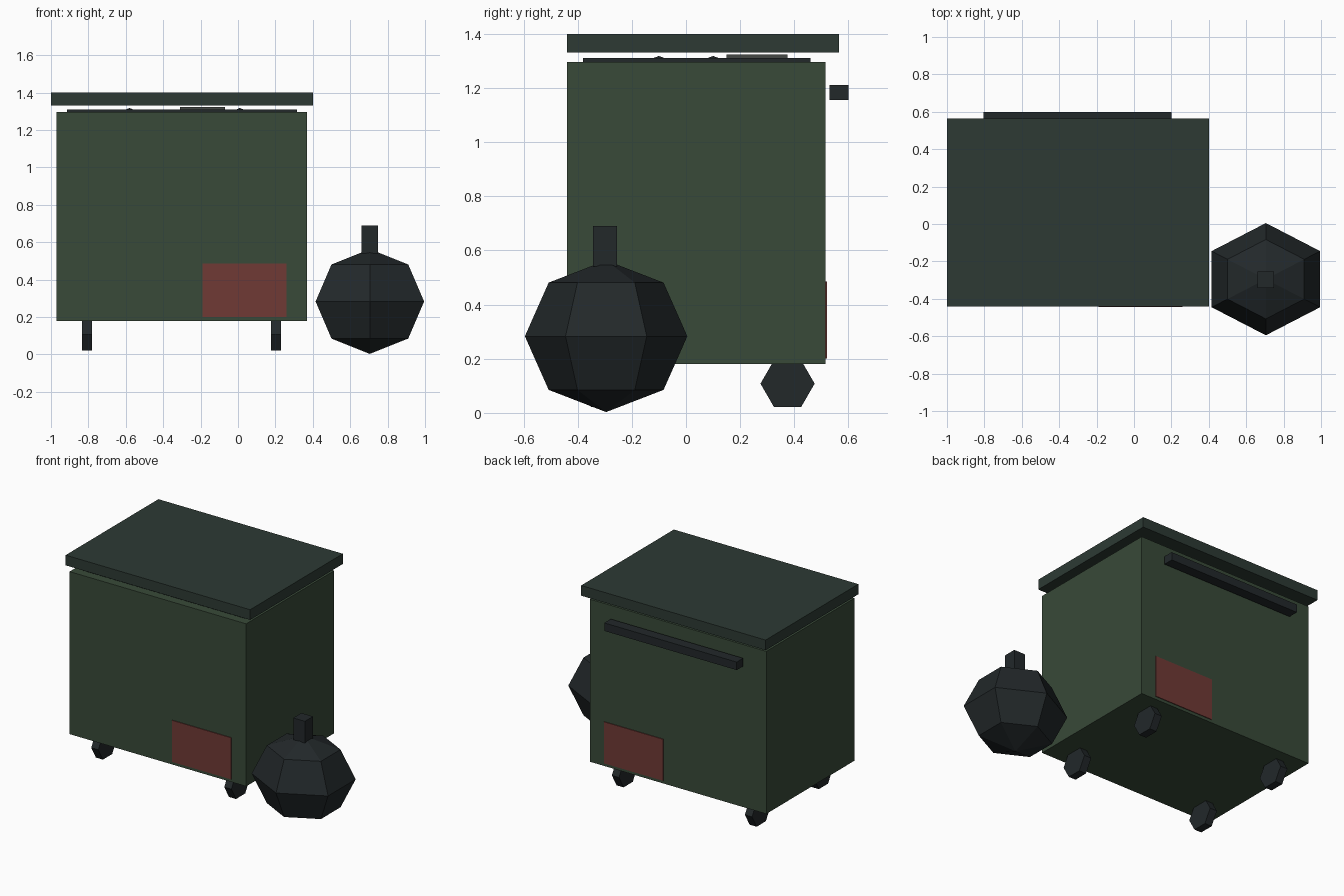
import bpy, math

if "Cube" in bpy.data.objects:
    bpy.data.objects.remove(bpy.data.objects["Cube"])


def material(name, rgb):
    m = bpy.data.materials.new(name)
    m.diffuse_color = (*rgb, 1)
    m.use_nodes = True
    m.node_tree.nodes["Principled BSDF"].inputs["Base Color"].default_value = m.diffuse_color
    return m


GREEN = material("green_paint", (0.04, 0.068, 0.04))
LID = material("lid_plastic", (0.026, 0.042, 0.034))
BLACK = material("black_plastic", (0.016, 0.021, 0.023))
RED = material("red_panel", (0.16, 0.042, 0.036))
GREY = material("grey_card", (0.06, 0.065, 0.06))


def finish(name, mat):
    o = bpy.context.object
    o.name = name
    o.data.materials.append(mat)
    return o


def box(name, x, y, z, mat):
    """Box from (min, max) ranges."""
    bpy.ops.mesh.primitive_cube_add(size=1, location=[sum(r) / 2 for r in (x, y, z)])
    bpy.context.object.scale = [r[1] - r[0] for r in (x, y, z)]
    return finish(name, mat)


def bag(name, loc, size):
    """Six-sided, four-ring rubbish bag."""
    bpy.ops.mesh.primitive_uv_sphere_add(segments=6, ring_count=4, radius=1,
                                         location=loc)
    o = finish(name, BLACK)
    # Orient points of the hexagon towards front and back
    xs = [v.co.x for v in o.data.vertices]
    if max(xs) > 0.95:
        for v in o.data.vertices:
            v.co.x, v.co.y = -v.co.y, v.co.x
    o.scale = size
    return o


# Bin body and lid
box("bin_body", (-0.97, 0.37), (-0.44, 0.515), (0.18, 1.295), GREEN)
box("lid", (-1.0, 0.4), (-0.44, 0.565), (1.33, 1.40), LID)

# Contents showing in the gap under the lid
box("dark_opening", (-0.915, 0.315), (-0.38, 0.46), (1.29, 1.311), BLACK)
bag("inner_bag_left", (-0.58, -0.1, 1.138), (0.2, 0.2, 0.18))
bag("inner_bag_right", (0.01, 0.1, 1.138), (0.2, 0.2, 0.18))
box("inner_carton", (-0.31, -0.07), (0.15, 0.375), (1.2, 1.324), GREY)

# Rear push handle
box("handle", (-0.805, 0.2), (0.53, 0.6), (1.155, 1.21), BLACK)

# Red panels on front and back
box("front_panel", (-0.19, 0.26), (-0.445, -0.435), (0.2, 0.485), RED)
box("back_panel", (-0.19, 0.26), (0.51, 0.52), (0.2, 0.485), RED)

# Hexagonal wheels
for side, x in (("left", -0.807), ("right", 0.203)):
    for end, y in (("front", -0.3), ("back", 0.375)):
        bpy.ops.mesh.primitive_cylinder_add(vertices=6, radius=0.1, depth=0.054,
                                            location=(x, y, 0.108),
                                            rotation=(0, math.pi / 2, 0))
        w = finish(f"{end}_{side}_wheel", BLACK)
        # Flat side down: hexagon points face front and back
        if max(abs(v.co.x) for v in w.data.vertices) > 0.095:
            w.rotation_euler = (math.pi / 2, 0, math.pi / 2)

# Bag on the ground with a tied neck
bag("ground_bag", (0.705, -0.295, 0.283), (0.335, 0.30, 0.28))
box("bag_neck", (0.66, 0.748), (-0.343, -0.255), (0.54, 0.69), BLACK)
